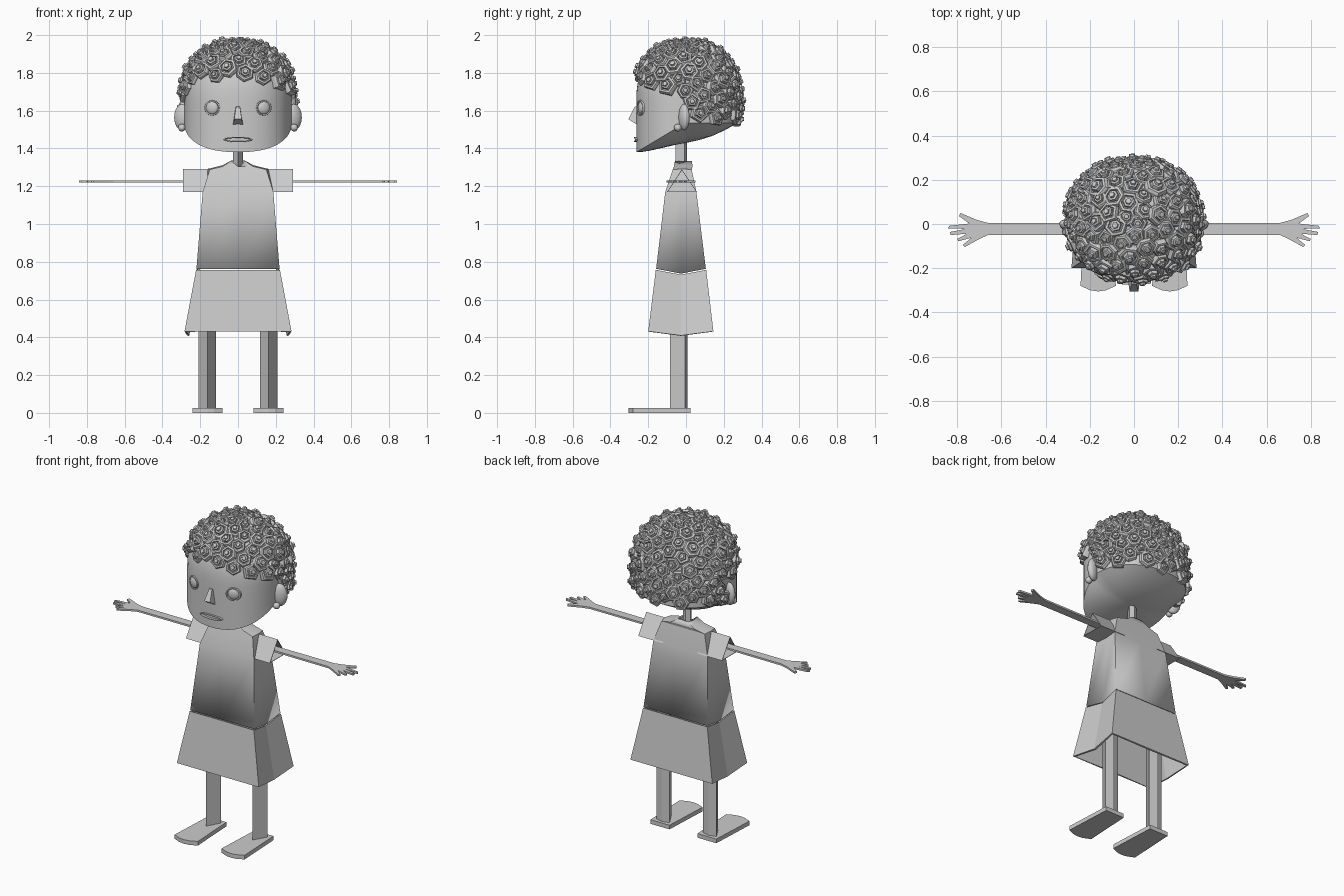
import bpy, bmesh, math, random
from mathutils import Vector, Matrix

if "Cube" in bpy.data.objects:
    bpy.data.objects.remove(bpy.data.objects["Cube"])
random.seed(4)

grey = bpy.data.materials.new("plain grey")
grey.use_nodes = True
COLOUR = (0.6, 0.6, 0.6, 1)
grey.diffuse_color = COLOUR
grey.node_tree.nodes["Principled BSDF"].inputs["Base Color"].default_value = COLOUR
SIDES = (("left", 1), ("right", -1))


def finish(name, bm, angle=None, wall=0):
    bmesh.ops.recalc_face_normals(bm, faces=bm.faces)
    mesh = bpy.data.meshes.new(name)
    bm.to_mesh(mesh)
    bm.free()
    ob = bpy.data.objects.new(name, mesh)
    bpy.context.collection.objects.link(ob)
    mesh.materials.append(grey)
    if wall:
        mod = ob.modifiers.new("wall", "SOLIDIFY")
        mod.thickness = wall
        mod.offset = -1
    if angle:
        bpy.ops.object.select_all(action="DESELECT")
        ob.select_set(True)
        bpy.context.view_layer.objects.active = ob
        bpy.ops.object.shade_smooth_by_angle(angle=math.radians(angle))
    return ob


def add_loft(bm, rings, caps=(True, True)):
    """Bridge equal-length rings of points, with optional end caps."""
    loops = [[bm.verts.new(p) for p in ring] for ring in rings]
    n = len(loops[0])
    for a, b in zip(loops, loops[1:]):
        for i in range(n):
            j = (i + 1) % n
            bm.faces.new((a[i], a[j], b[j], b[i]))
    for loop, cap in ((loops[0], caps[0]), (loops[-1], caps[1])):
        if cap:
            bm.faces.new(loop)


def loft(name, rings, caps=(True, True), angle=None, wall=0):
    bm = bmesh.new()
    add_loft(bm, rings, caps)
    return finish(name, bm, angle, wall)


def plate(name, outline, z0, z1):
    return loft(name, [[(x, y, z) for x, y in outline] for z in (z0, z1)])


def ball(name, centre, size, turn=0, angle=40):
    bm = bmesh.new()
    bmesh.ops.create_uvsphere(bm, u_segments=16, v_segments=10, radius=1)
    bm.transform(Matrix.Translation(centre) @ Matrix.Rotation(turn, 4, "Z")
                 @ Matrix.Diagonal((*size, 1)))
    return finish(name, bm, angle)


# Head: domed skull, upright face wall, slanted jaw edge, sagging underside
MID, RX, RY, RZ, POW = Vector((0, 0.005, 1.66)), 0.285, 0.268, 0.295, 2.3


def skull(d):
    """Point of the skull in direction d."""
    wall = d.z < 0
    zed = 0 if wall else abs(d.z)
    k = (abs(d.x) ** POW + abs(d.y) ** POW + zed ** POW) ** (-1 / POW)
    return MID + Vector((RX * d.x * k, RY * d.y * k,
                         RZ * d.z * (1 if wall else k)))


def jaw(y):
    return min(1.38 + 0.6 * (y + 0.263), 1.535)


SEG = 48
rings = []
angles = [2 * math.pi * i / SEG for i in range(SEG)]
for step in range(12):
    e = math.radians(89 - step * 89 / 11)
    rings.append([skull(Vector((math.cos(a) * math.cos(e), math.sin(a) * math.cos(e),
                                math.sin(e)))) for a in angles])
rim = rings[-1]
for t in (0.33, 0.66, 1):
    rings.append([(p.x, p.y, p.z + (jaw(p.y) - p.z) * t) for p in rim])
for s in (0.9, 0.75, 0.5, 0.25, 0.03):
    ring = []
    for p in rim:
        y = MID.y + (p.y - MID.y) * s
        sag = 1.38 + 0.19 * (y + 0.263)
        ring.append((p.x * s, y, sag + (jaw(p.y) - sag) * s ** 3))
    rings.append(ring)
loft("head", rings, angle=35)

# Hair: stepped faceted curls spread evenly over the skull
CURL = ((0.95, -0.5), (1, 0.15), (0.88, 0.36), (0.66, 0.4), (0.6, 0.22),
        (0.5, 0.24), (0.46, 0.56), (0.28, 0.6), (0.24, 0.78), (0.1, 0.8))
hair = bmesh.new()
COUNT = 210
for i in range(COUNT):
    z = 1 - 2 * (i + 0.2) / COUNT
    a = i * math.pi * (3 - math.sqrt(5))
    r = math.sqrt(1 - z * z)
    p = skull(Vector((r * math.cos(a), r * math.sin(a), z)))
    edge = 1.55 if p.y > 0.03 else 1.68 - 0.36 * p.y
    if p.z < edge:
        continue
    out = Vector(((p.x - MID.x) / RX ** 2, (p.y - MID.y) / RY ** 2,
                  max(p.z - MID.z, 0) / RZ ** 2)).normalized()
    out += Vector([random.uniform(-0.15, 0.15) for _ in range(3)])
    size = random.uniform(0.043, 0.058)
    frame = (Matrix.Translation(p) @ out.to_track_quat("Z", "Y").to_matrix().to_4x4()
             @ Matrix.Rotation(random.uniform(0, math.pi), 4, "Z"))
    sides = random.choice((5, 6, 6))
    add_loft(hair, [[frame @ Vector((size * cr * math.cos(2 * math.pi * k / sides),
                                     size * cr * math.sin(2 * math.pi * k / sides),
                                     size * ch)) for k in range(sides)]
                    for cr, ch in CURL])
finish("hair_curls", hair)


def face_y(x):
    return MID.y - RY * (1 - (abs(x) / RX) ** POW) ** (1 / POW)


# Eyes, ears and earrings
for side, s in SIDES:
    ball(side + "_eye", (s * 0.137, face_y(0.137) + 0.002, 1.615),
         (0.034, 0.014, 0.034), s * 0.35)
    lid = bmesh.new()
    rim_rings = []
    for grow, lift in ((1.25, 0.01), (1.2, -0.008), (1, -0.008), (0.95, 0.01)):
        ring = []
        for k in range(12):
            x = s * 0.137 + 0.034 * grow * math.cos(math.pi * k / 6)
            ring.append((x, face_y(x) + lift,
                         1.615 + 0.034 * grow * math.sin(math.pi * k / 6)))
        rim_rings.append(ring)
    add_loft(lid, rim_rings, (False, False))
    finish(side + "_eyelid", lid, 35)
    ball(side + "_ear", (s * 0.295, -0.01, 1.565), (0.046, 0.026, 0.07), s * 0.4)
    ball(side + "_earring", (s * 0.297, -0.043, 1.51), (0.02, 0.02, 0.02))

# Nose: wedge with a sloping base
loft("nose", [[(-0.028, -0.25, 1.52), (0.028, -0.25, 1.52),
               (0.02, -0.305, 1.555), (-0.02, -0.305, 1.555)],
              [(-0.012, -0.25, 1.625), (0.012, -0.25, 1.625),
               (0.01, -0.272, 1.62), (-0.01, -0.272, 1.62)]])

# Mouth: raised lips following the face
lips = []
for grow, lift in ((1, 0.01), (0.95, -0.012), (0.72, -0.012), (0.55, 0.004)):
    ring = []
    for k in range(16):
        a = math.pi * k / 8
        x = 0.078 * (0.6 + 0.4 * grow) * math.cos(a)
        ring.append((x, face_y(x) + lift, 1.447 + 0.014 * grow * math.sin(a)))
    lips.append(ring)
loft("mouth", lips, (False, True))


# Neck and legs: wedge-fronted prisms
def post(name, x, y, half, z0, z1):
    outline = [(x, y - 0.08 * half / 0.045), (x + half, y), (x, y + 0.012), (x - half, y)]
    plate(name, outline, z0, z1)


post("neck", 0, -0.008, 0.027, 1.2, 1.5)
for side, s in SIDES:
    post(side + "_leg", s * 0.162, -0.004, 0.046, 0.01, 0.72)

    # Feet: flat soles with a blunt pointed toe
    plate(side + "_foot", [(s * 0.162 + w, y) for w, y in
                           ((-0.065, 0.025), (0.065, 0.025), (0.08, -0.28),
                            (0.035, -0.3), (0, -0.305), (-0.035, -0.3), (-0.08, -0.28))],
          0, 0.026)

    # Arms: thin flat strips ending in spread fingers
    arm = [(0.13, 0.003), (0.66, 0.005), (0.71, 0.018), (0.785, 0.05), (0.792, 0.036),
           (0.745, 0.002), (0.835, -0.008), (0.842, -0.02), (0.76, -0.022),
           (0.832, -0.036), (0.83, -0.05), (0.755, -0.044), (0.8, -0.068),
           (0.794, -0.078), (0.735, -0.062), (0.775, -0.095), (0.765, -0.104),
           (0.7, -0.068), (0.66, -0.05), (0.13, -0.048)]
    plate(side + "_arm", [(s * x, y) for x, y in arm], 1.219, 1.23)

    # Sleeves: open triangular tubes
    loft(side + "_sleeve", [[(s * x, -0.1, 1.17), (s * x, 0.058, 1.17),
                             (s * x, -0.022, 1.29)] for x in (0.12, 0.29)],
         (False, False), wall=0.006)


# Clothes: eight-point rings with a ridge along each flank
def band(x, front, back, z, flank_x, flank_z, notch=0):
    mid = (front + back) / 2
    return [(0, front, z - notch), (x, front, z), (flank_x, mid, flank_z), (x, back, z),
            (0, back, z), (-x, back, z), (-flank_x, mid, flank_z), (-x, front, z)]


loft("skirt", [band(0.283, -0.2, 0.145, 0.432, 0.27, 0.41),
               band(0.222, -0.16, 0.107, 0.757, 0.212, 0.732)],
     (False, False), wall=0.012)
loft("blouse", [band(0.22, -0.158, 0.105, 0.763, 0.21, 0.738),
                band(0.187, -0.11, 0.055, 1.17, 0.18, 1.17),
                band(0.15, -0.07, 0.03, 1.288, 0.16, 1.292),
                band(0.08, -0.064, 0.035, 1.305, 0.085, 1.31),
                band(0.036, -0.058, 0.03, 1.335, 0.042, 1.33, 0.045)],
     (False, False), angle=25, wall=0.008)
